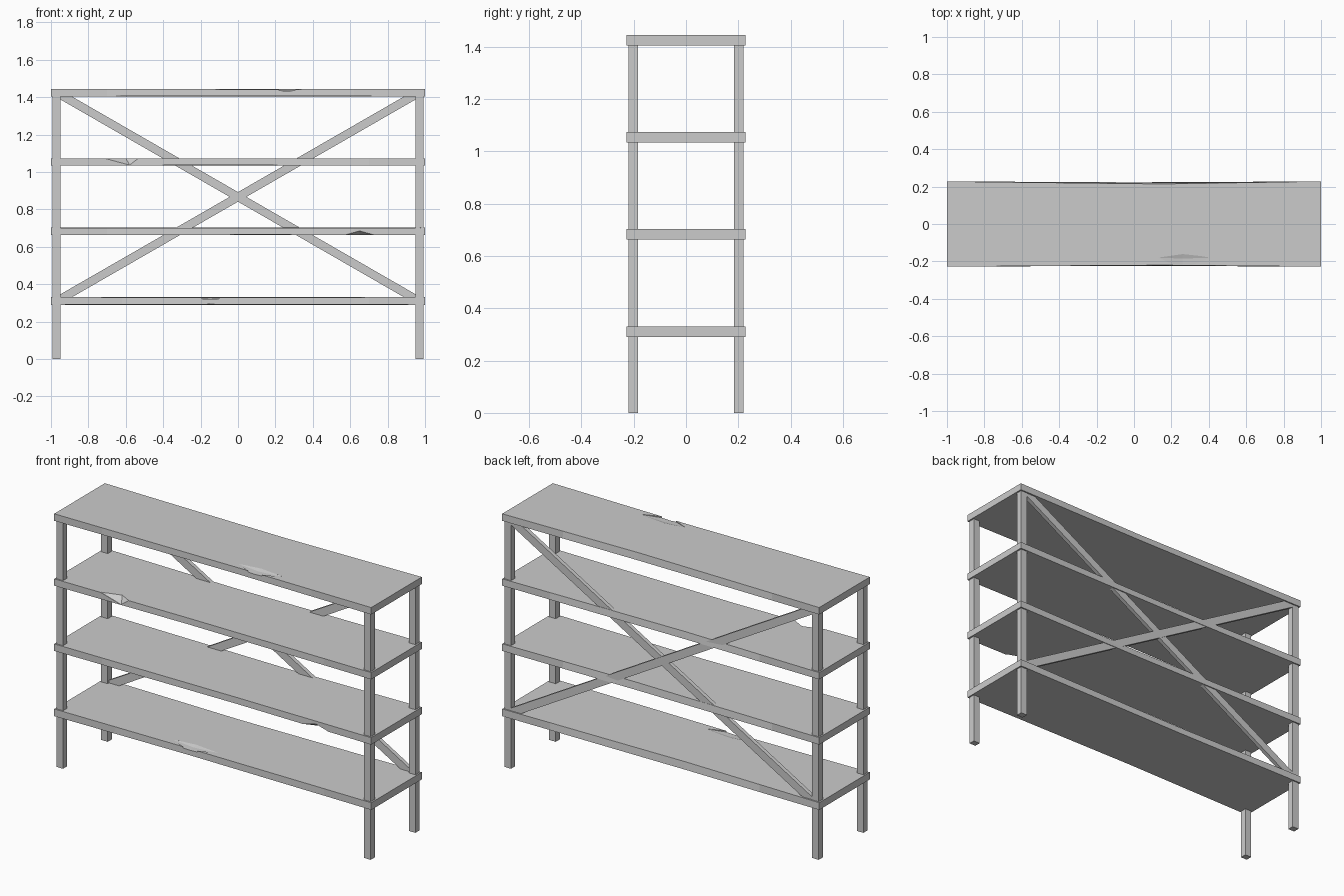
import bpy, bmesh
from mathutils import Vector

if "Cube" in bpy.data.objects:
    bpy.data.objects.remove(bpy.data.objects["Cube"])


def finish(name, bm):
    bmesh.ops.recalc_face_normals(bm, faces=bm.faces[:])
    me = bpy.data.meshes.new(name)
    bm.to_mesh(me)
    bm.free()
    ob = bpy.data.objects.new(name, me)
    bpy.context.collection.objects.link(ob)
    return ob


def loft(name, rings):
    """Closed solid through a list of equal-length rings."""
    bm = bmesh.new()
    vs = [[bm.verts.new(p) for p in r] for r in rings]
    n = len(rings[0])
    for a, b in zip(vs, vs[1:]):
        for i in range(n):
            bm.faces.new((a[i], a[(i + 1) % n], b[(i + 1) % n], b[i]))
    bm.faces.new(vs[0])
    bm.faces.new(vs[-1])
    return finish(name, bm)


def chip(shelf, pts, out):
    """Cut a small worn notch: hull of the points and their outward copies."""
    bm = bmesh.new()
    for p in pts:
        bm.verts.new(p)
        for o in out:
            bm.verts.new(Vector(p) + Vector(o))
    bmesh.ops.convex_hull(bm, input=bm.verts[:])
    cutter = finish("chip_cutter", bm)
    cutter.hide_render = True
    cutter.hide_viewport = True
    cutter.display_type = 'WIRE'
    mod = shelf.modifiers.new("chip", 'BOOLEAN')
    mod.operation = 'DIFFERENCE'
    mod.solver = 'EXACT'
    mod.object = cutter


# Shelves: slabs whose long edges are slightly worn in toward the middle
stations = [(-1, 0), (-0.7, 0.3), (0.15, 1), (0.62, 0.45), (1, 0)]
levels = [(0.29, 0.331), (0.662, 0.702), (1.034, 1.073), (1.404, 1.444)]
shelves = []
for k, (z0, z1) in enumerate(levels):
    rings = []
    for x, w in stations:
        x = -x if k % 2 == 0 else x
        rings.append([(x, -0.228 + 0.005 * w, z0 + 0.003 * w),
                      (x, 0.228 - 0.006 * w, z0),
                      (x, 0.228 - 0.014 * w, z1),
                      (x, -0.228 + 0.008 * w, z1 - 0.002 * w)])
    shelves.append(loft(f"shelf_{k + 1}", rings))

# Chipped spots along the front edges
chip(shelves[2], [(-0.72, -0.222, 1.075), (-0.53, -0.222, 1.075),
                  (-0.58, -0.224, 1.037), (-0.6, -0.185, 1.075)], [(0, -0.04, 0)])
chip(shelves[1], [(0.56, -0.222, 0.66), (0.74, -0.222, 0.66),
                  (0.65, -0.224, 0.685), (0.65, -0.19, 0.66)], [(0, -0.04, 0)])
for s, x in ((3, 0.26), (0, -0.15)):
    z = levels[s][1]
    chip(shelves[s], [(x - 0.13, -0.18, z - 0.002), (x + 0.15, -0.18, z - 0.002),
                      (x, -0.156, z), (x, -0.185, z - 0.009),
                      (x, -0.24, z - 0.012)], [(0, 0, 0.03)])

# Four square posts
for sx, side in ((-1, "left"), (1, "right")):
    for sy, end in ((-1, "front"), (1, "back")):
        loft(f"{end}_{side}_post",
             [[(sx * a, sy * b, z) for a, b in
               ((0.95, 0.183), (0.991, 0.183), (0.991, 0.22), (0.95, 0.22))]
              for z in (0.0, 1.41)])

# Crossed back braces, ends trimmed to posts and shelves
half = [(-0.95, 1.388), (-0.95, 1.406), (-0.892, 1.406)]
outline = half + [(-x, 1.734 - z) for x, z in half]
for s, y0, y1, name in ((1, 0.197, 0.22, "brace_falling"), (-1, 0.195, 0.218, "brace_rising")):
    loft(name, [[(s * x, y, z) for x, z in outline] for y in (y0, y1)])
